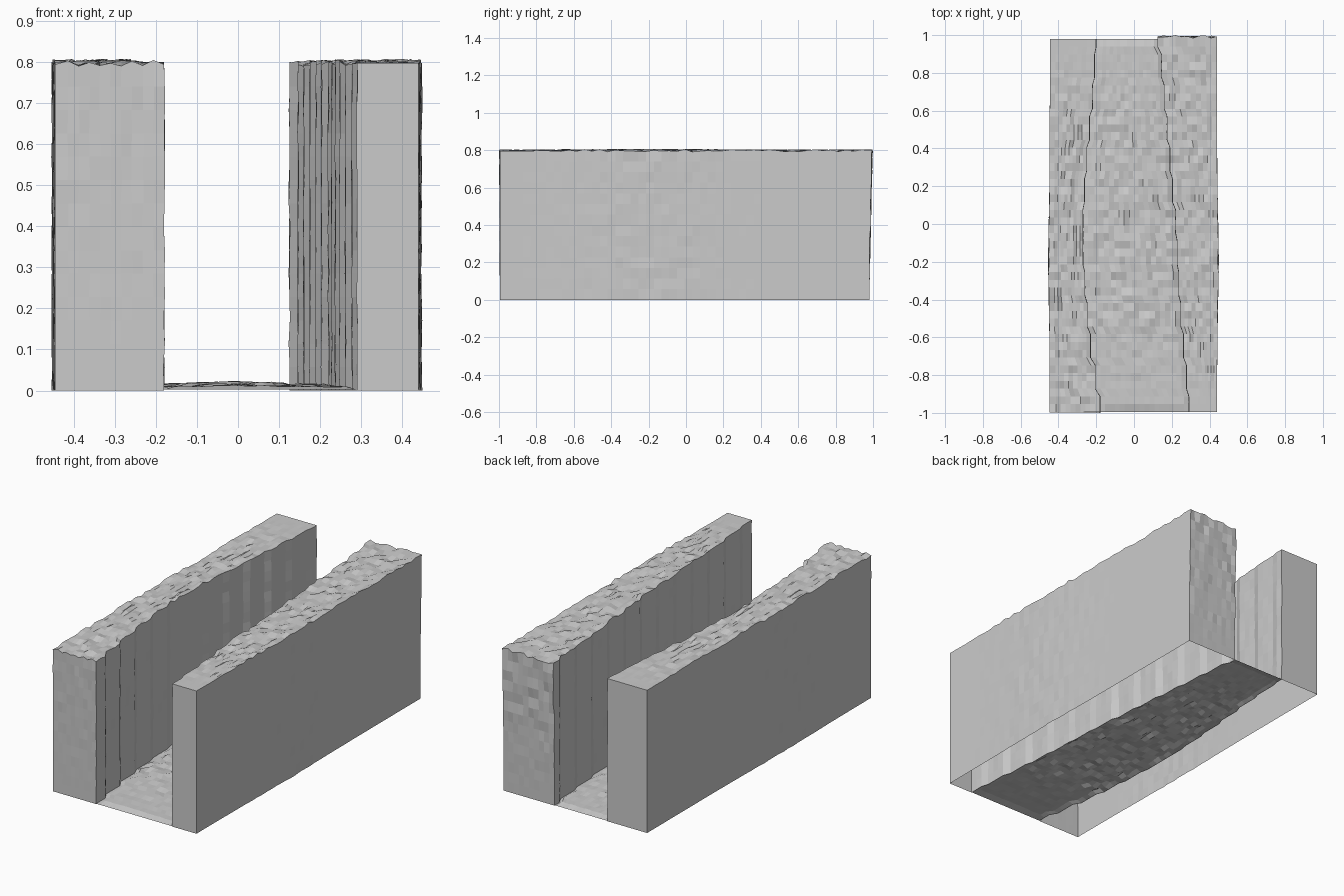
import bpy, bmesh, random
from math import exp

if "Cube" in bpy.data.objects:
    bpy.data.objects.remove(bpy.data.objects["Cube"])

random.seed(7)
H, ROWS, Y0, Y1 = 0.797, 48, -0.995, 0.98
OUTER = 0.44
# inner edge of each wall, sampled evenly from front to back
EDGE = {-1: [0.18, 0.21, 0.24, 0.255, 0.27, 0.27, 0.26, 0.245, 0.225, 0.21, 0.2],
        1: [0.29, 0.275, 0.255, 0.24, 0.23, 0.22, 0.2, 0.185, 0.165, 0.15, 0.125]}
noise_cache = {}


def row_y(j):
    return Y0 + (Y1 - Y0) * j / ROWS


def edge(side, j):
    # held for four rows at a time, so the wall face steps like cut stone
    t = min((j + 1) // 4 * 4 / ROWS, 1) * 10
    k = min(int(t), 9)
    e = EDGE[side]
    return side * (e[k] + (e[k + 1] - e[k]) * (t - k))


def rnd(*key):
    # the same position always gets the same random value
    key = tuple(round(k, 4) for k in key)
    if key not in noise_cache:
        noise_cache[key] = random.uniform(-1, 1)
    return noise_cache[key]


def ramp(a, b, t):
    return max(0.0, min(1.0, (t - a) / (b - a)))


def patch(bm, nu, nv, fn):
    g = [[bm.verts.new(fn(i, j)) for j in range(nv + 1)] for i in range(nu + 1)]
    for i in range(nu):
        for j in range(nv):
            bm.faces.new((g[i][j], g[i + 1][j], g[i + 1][j + 1], g[i][j + 1]))


def finish(bm, name):
    me = bpy.data.meshes.new(name)
    bm.to_mesh(me)
    bm.free()
    ob = bpy.data.objects.new(name, me)
    bpy.context.collection.objects.link(ob)


def weather(p, side):
    # chipped surface: every displacement depends only on the resting position
    x, y, z = p
    mid = exp(-((y + 0.2) / 0.35) ** 2)
    top = z > H - 1e-4
    nx = ny = nz = 0
    if abs(abs(x) - OUTER) < 1e-4:
        nx = side * (0.006 * mid + 0.003 * mid * rnd(y, z, side) + (0.006 if side < 0 else 0))
    elif 0 < z < H:
        nx = 0.002 * rnd(x, y, z)
    if top:
        fade = 1 - ramp(0.6, 0.95, y) if side < 0 else ramp(-0.95, -0.6, y)
        nz = fade * (0.008 * rnd(x, y, 7) + 0.003 * mid)
    if side > 0 and y > Y1 - 1e-4:
        ny = (z / H) * (0.012 + 0.008 * rnd(x, z, 3))
    if side < 0 and y < Y0 + 1e-4:
        ny = -0.0025 * (z / H) * (1 + rnd(x, z, 5))
    return x + nx, y + ny, z + nz


# hollow walls, open underneath
NX, NZ = 10, 14
for side, name in ((-1, "left_wall"), (1, "right_wall")):
    bm = bmesh.new()

    def pt(i, j, k):
        a = edge(side, j)
        return weather((a + (side * OUTER - a) * i / NX, row_y(j), H * k / NZ), side)

    patch(bm, NX, ROWS, lambda i, j: pt(i, j, NZ))      # top
    patch(bm, NZ, ROWS, lambda k, j: pt(0, j, k))       # channel face
    patch(bm, NZ, ROWS, lambda k, j: pt(NX, j, k))      # outer face
    patch(bm, NX, NZ, lambda i, k: pt(i, 0, k))         # front end
    patch(bm, NX, NZ, lambda i, k: pt(i, ROWS, k))      # back end
    bmesh.ops.remove_doubles(bm, verts=bm.verts, dist=1e-5)
    bmesh.ops.recalc_face_normals(bm, faces=bm.faces)
    finish(bm, name)

# channel floor, a rough sheet between the walls
NF = 18


def floor_pt(i, j):
    a, b = edge(-1, j), edge(1, j)
    x, y = a + (b - a) * i / NF, row_y(j)
    rough = 0.25 + 0.75 * (1 - ramp(0.5, 0.85, abs(y)))
    bump = 0.006 * exp(-(x / 0.15) ** 2)
    z = 0.009 + rough * (0.008 * rnd(x, y, 11) + bump)
    if j in (0, ROWS) or i in (0, NF):
        z = 0.002
    return x, y, z


bm = bmesh.new()
patch(bm, NF, ROWS, floor_pt)
finish(bm, "channel_floor")
